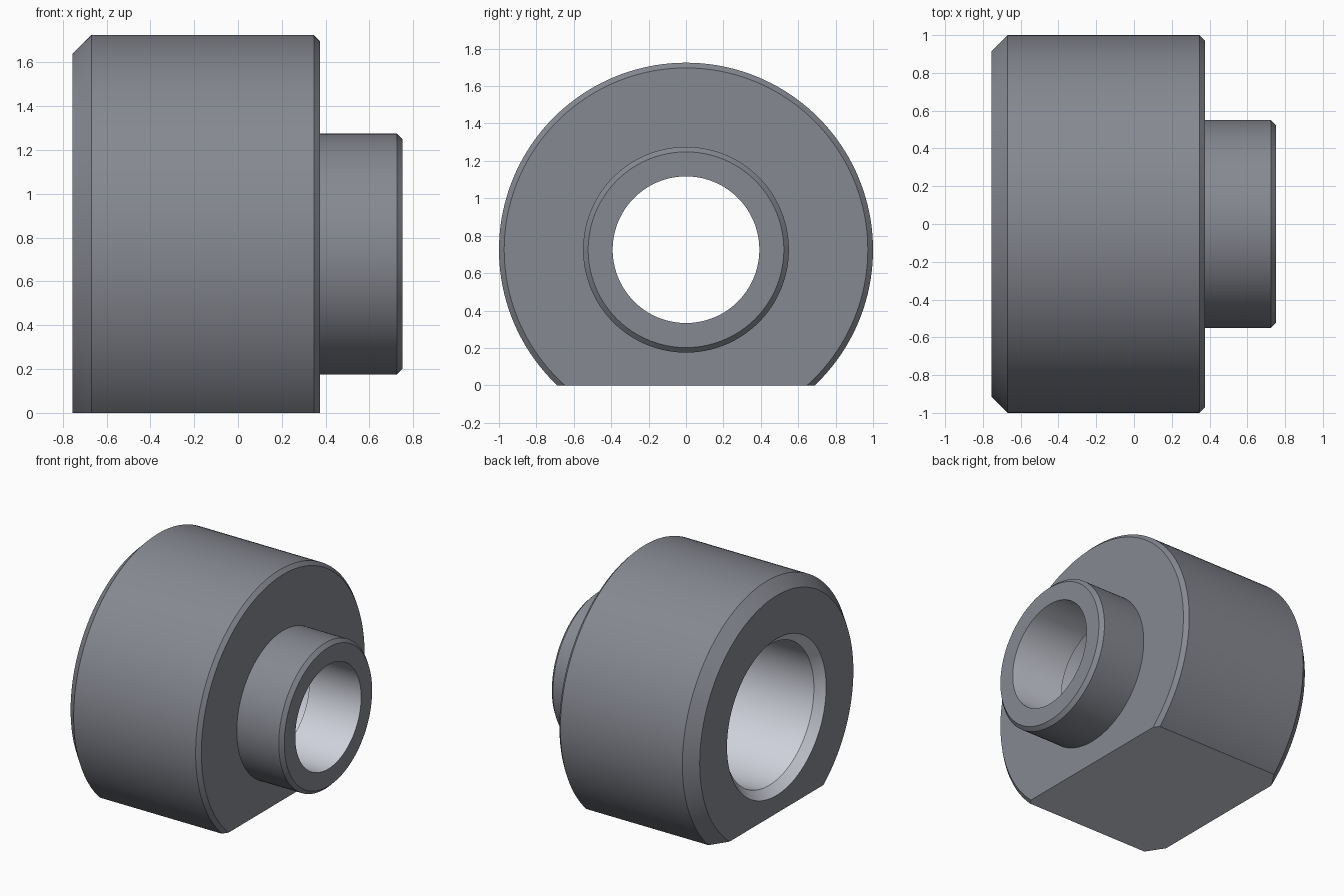
import bpy, bmesh, math

if "Cube" in bpy.data.objects:
    bpy.data.objects.remove(bpy.data.objects["Cube"])

AXIS_Z = 0.725
SEGMENTS = 160

# closed (x, radius) section of the stepped, bored collar
profile = [
    (-0.755, 0.59), (-0.755, 0.915), (-0.67, 1.0), (0.347, 1.0),
    (0.375, 0.972), (0.375, 0.55), (0.725, 0.55), (0.752, 0.523),
    (0.752, 0.392), (0.32, 0.392), (0.32, 0.53), (-0.695, 0.53),
]
BORE_START = 8  # profile edges from here on are machined bore surfaces


def material(name, color):
    mat = bpy.data.materials.new(name)
    mat.diffuse_color = (*color, 1.0)
    mat.use_nodes = True
    mat.node_tree.nodes["Principled BSDF"].inputs["Base Color"].default_value = mat.diffuse_color
    return mat


# revolve the section around the horizontal axis
bm = bmesh.new()
rings = []
for i in range(SEGMENTS):
    a = 2 * math.pi * i / SEGMENTS
    rings.append([bm.verts.new((x, r * math.cos(a), AXIS_Z + r * math.sin(a)))
                  for x, r in profile])
n = len(profile)
for i, ring in enumerate(rings):
    nxt = rings[(i + 1) % SEGMENTS]
    for j in range(n):
        k = (j + 1) % n
        face = bm.faces.new((ring[j], ring[k], nxt[k], nxt[j]))
        face.material_index = 1 if j >= BORE_START else 0

# slice off the underside to make the flat foot, then cap it
geom = bm.verts[:] + bm.edges[:] + bm.faces[:]
bmesh.ops.bisect_plane(bm, geom=geom, plane_co=(0, 0, 0), plane_no=(0, 0, 1),
                       clear_inner=True)
cap = bmesh.ops.holes_fill(bm, edges=[e for e in bm.edges if e.is_boundary], sides=0)
for face in cap["faces"]:
    face.material_index = 1
bmesh.ops.recalc_face_normals(bm, faces=bm.faces[:])

mesh = bpy.data.meshes.new("flat_bottom_collar")
bm.to_mesh(mesh)
bm.free()
mesh.materials.append(material("dark_steel", (0.24, 0.25, 0.285)))
mesh.materials.append(material("bare_steel", (0.63, 0.65, 0.72)))
collar = bpy.data.objects.new("flat_bottom_collar", mesh)
bpy.context.collection.objects.link(collar)

# smooth round walls, crisp chamfers
bpy.context.view_layer.objects.active = collar
collar.select_set(True)
bpy.ops.object.shade_smooth_by_angle(angle=math.radians(30))
